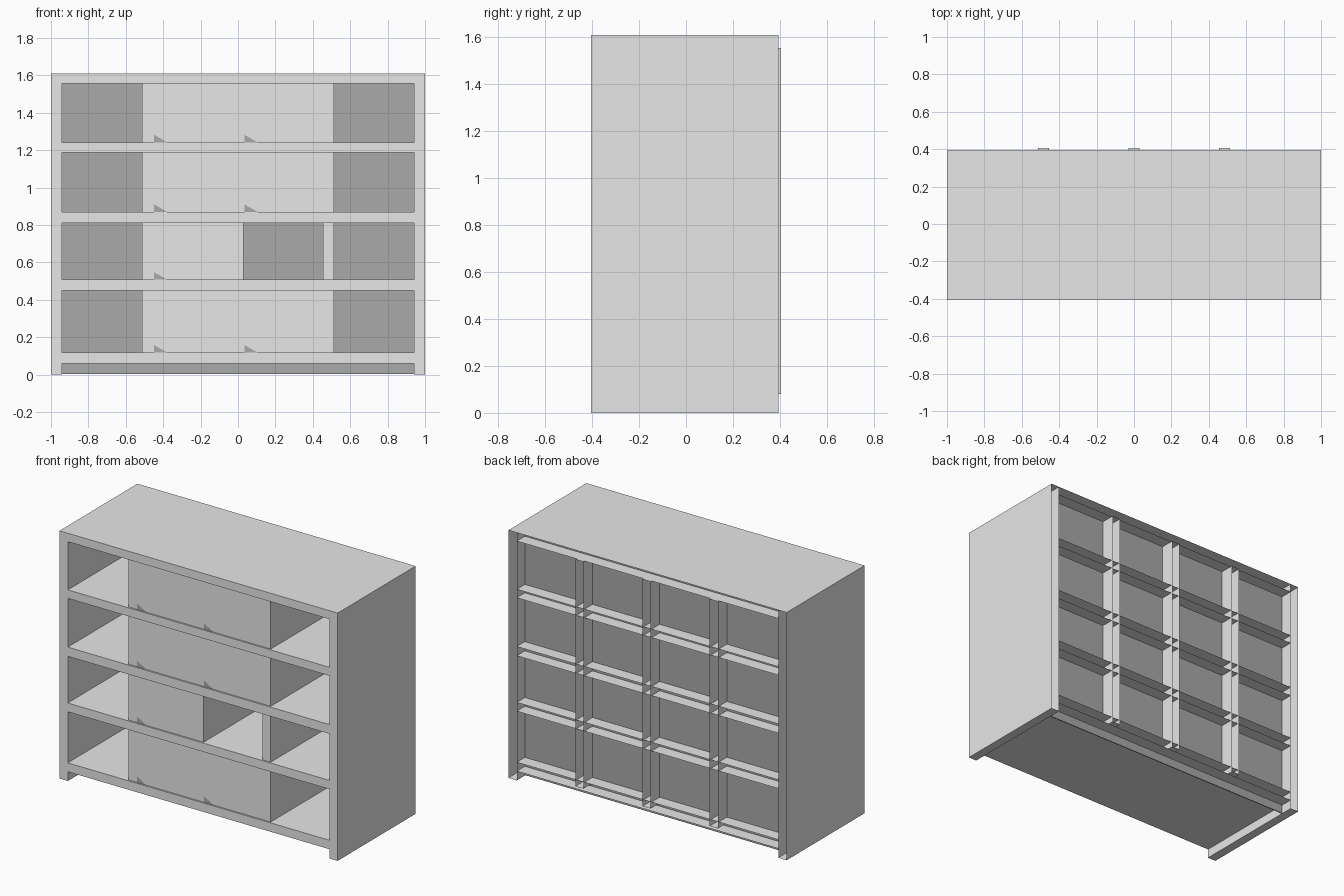
import bpy
import bmesh

if "Cube" in bpy.data.objects:
    bpy.data.objects.remove(bpy.data.objects["Cube"])


def material(name, value):
    mat = bpy.data.materials.new(name)
    mat.use_nodes = True
    colour = (value, value, value, 1)
    mat.diffuse_color = colour
    mat.node_tree.nodes["Principled BSDF"].inputs["Base Color"].default_value = colour
    return mat


LIGHT = material("light_grey", 0.8)
DARK = material("dark_grey", 0.4)


def finish(name, bm, mat):
    mesh = bpy.data.meshes.new(name)
    bm.to_mesh(mesh)
    bm.free()
    mesh.materials.append(mat)
    obj = bpy.data.objects.new(name, mesh)
    bpy.context.collection.objects.link(obj)
    return obj


def board(name, xs, ys, zs, mat=LIGHT, hollow=True):
    """Box between limits; a hollow board is open at the rear."""
    bm = bmesh.new()
    bmesh.ops.create_cube(bm, size=1)
    for v in bm.verts:
        v.co = [lim[0] if c < 0 else lim[1] for c, lim in zip(v.co, (xs, ys, zs))]
    if hollow:
        bm.normal_update()
        rear = [f for f in bm.faces if f.normal.y > 0.9]
        bmesh.ops.delete(bm, geom=rear, context='FACES')
    return finish(name, bm, mat)


def wedge(name, x, z, width, height):
    """Thin triangular plate on a drawer front."""
    bm = bmesh.new()
    corners = [(x, z), (x + width, z), (x, z + height)]
    face = bm.faces.new([bm.verts.new((cx, FRONT + 0.008, cz)) for cx, cz in corners])
    bm.normal_update()
    return finish(name, bm, DARK)


FRONT, BACK = -0.405, 0.395
HEIGHT, HALF, INNER = 1.61, 1.0, 0.94
DEPTH = (FRONT, BACK)
SET_BACK = (FRONT + 0.01, BACK + 0.01)

# Outer case
board("left_side", (INNER, HALF), DEPTH, (0, HEIGHT))
board("right_side", (-HALF, -INNER), DEPTH, (0, HEIGHT))
board("top_board", (-INNER, INNER), DEPTH, (1.555, HEIGHT))

# Shelves, from the bottom up
shelves = [(0.06, 0.118), (0.45, 0.507), (0.81, 0.87), (1.187, 1.242)]
for i, zs in enumerate(shelves):
    board(f"shelf_{i + 1}", (-INNER, INNER), DEPTH, zs)

# Upright dividers, set slightly further back than the case
for side, x in (("right", -0.483), ("middle", 0), ("left", 0.483)):
    board(f"{side}_divider", (x - 0.029, x + 0.029), SET_BACK, (0.08, 1.555))

# Recessed back panel
board("back_panel", (-0.995, 0.995), (0.306, 0.312), (0.003, 1.605), DARK, False)

# Drawer fronts fill the middle bays, except one open bay
tops = [low for low, high in shelves[1:]] + [1.555]
for row, ((low, floor), ceiling) in enumerate(zip(shelves, tops)):
    for side, x in (("right", -0.454), ("left", 0.029)):
        if row == 2 - 1 and side == "left":
            continue
        board(f"{side}_drawer_front_{row + 1}", (x, x + 0.425),
              (SET_BACK[0], SET_BACK[0] + 0.02), (floor, ceiling), hollow=False)
        wedge(f"{side}_drawer_mark_{row + 1}", x + 0.005, floor, 0.07, 0.04)
